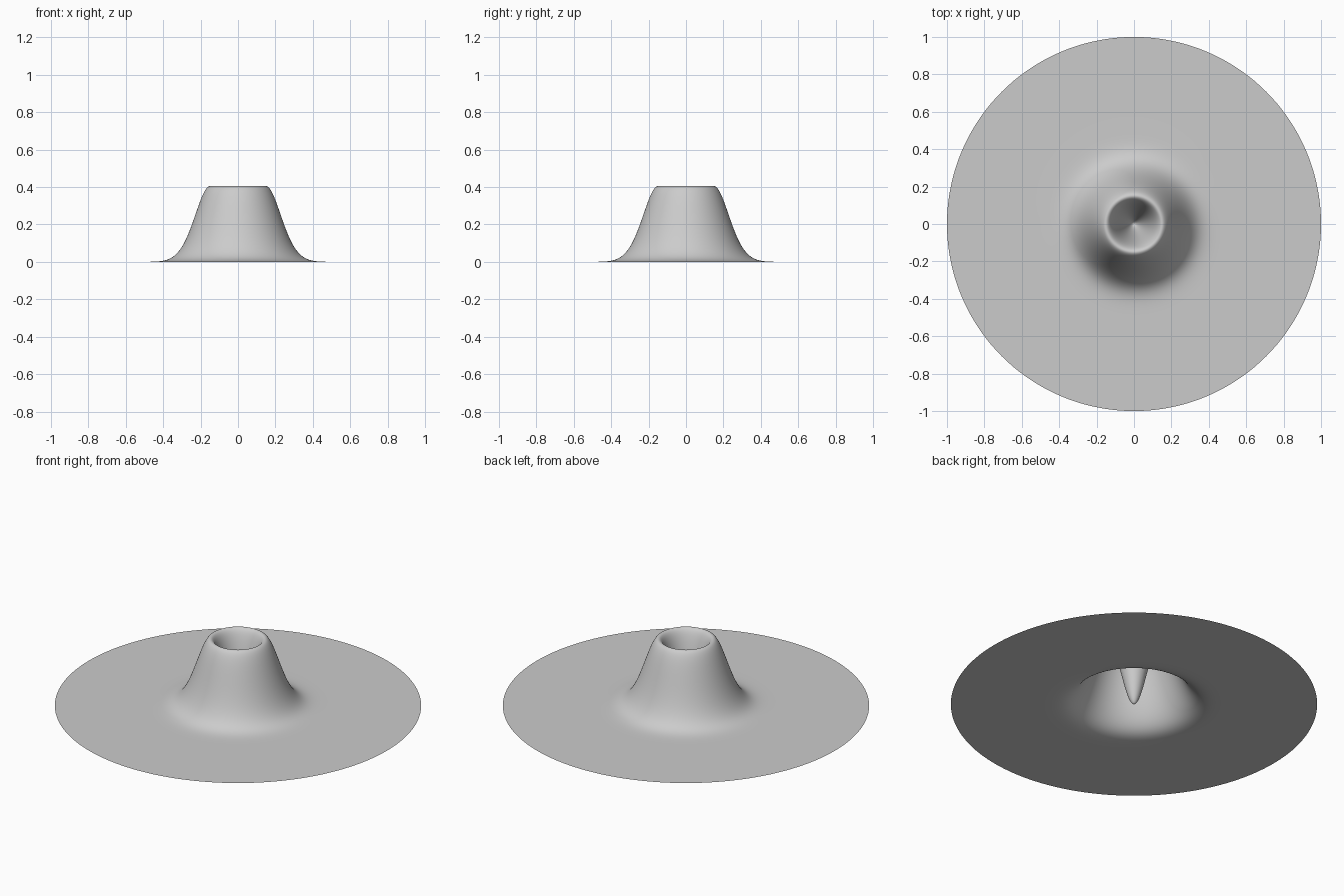
import bpy
import bmesh
import math

cube = bpy.data.objects.get("Cube")
if cube:
    bpy.data.objects.remove(cube, do_unlink=True)

SEGMENTS = 144
RIM_RADIUS = 0.15
RIM_HEIGHT = 0.405


def height(r):
    """Crater dips to the ground at the centre, peaks at the rim, then fades out."""
    u = (r / RIM_RADIUS) ** 2
    return RIM_HEIGHT * u * math.exp(1 - u)


# Ring radii: fine through the crater and slope, coarse on the flat skirt
radii = [0.5 * i / 100 for i in range(1, 101)] + [0.6, 0.7, 0.8, 0.9, 1.0]

# Single-sheet surface of revolution
bm = bmesh.new()
centre = bm.verts.new((0, 0, 0))
previous = None
for r in radii:
    ring = []
    for s in range(SEGMENTS):
        a = 2 * math.pi * s / SEGMENTS
        ring.append(bm.verts.new((r * math.cos(a), r * math.sin(a), height(r))))
    for s in range(SEGMENTS):
        n = (s + 1) % SEGMENTS
        if previous:
            bm.faces.new((previous[s], ring[s], ring[n], previous[n]))
        else:
            bm.faces.new((centre, ring[s], ring[n]))
    previous = ring
for face in bm.faces:
    face.smooth = True

mesh = bpy.data.meshes.new("crater_surface")
bm.to_mesh(mesh)
bm.free()
surface = bpy.data.objects.new("crater_surface", mesh)
bpy.context.collection.objects.link(surface)

# Plain grey
grey = bpy.data.materials.new("light_grey")
grey.use_nodes = True
colour = (0.6, 0.6, 0.6, 1)
grey.diffuse_color = colour
grey.node_tree.nodes["Principled BSDF"].inputs["Base Color"].default_value = colour
mesh.materials.append(grey)
